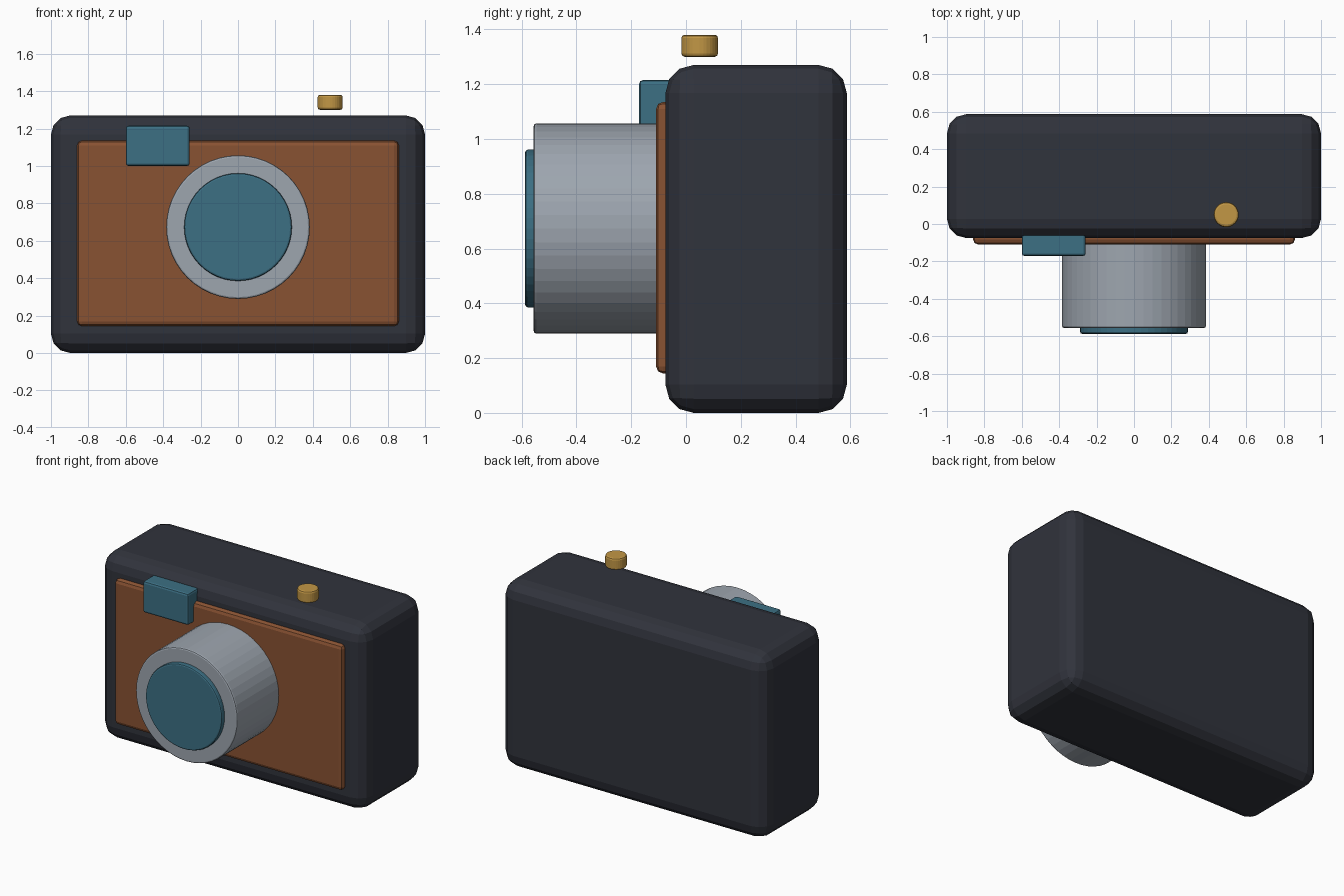
import bpy
import math

if "Cube" in bpy.data.objects:
    bpy.data.objects.remove(bpy.data.objects["Cube"])


def material(name, rgb):
    m = bpy.data.materials.new(name)
    m.diffuse_color = (*rgb, 1)
    m.use_nodes = True
    m.node_tree.nodes["Principled BSDF"].inputs["Base Color"].default_value = m.diffuse_color
    return m


DARK = material("dark_shell", (0.03, 0.033, 0.045))
LEATHER = material("brown_leather", (0.25, 0.085, 0.032))
METAL = material("silver_metal", (0.34, 0.38, 0.43))
GLASS = material("teal_glass", (0.045, 0.16, 0.23))
BRASS = material("brass", (0.54, 0.31, 0.06))


def finish(name, mat, width, segments):
    ob = bpy.context.object
    ob.name = name
    ob.data.materials.append(mat)
    bevel = ob.modifiers.new("bevel", 'BEVEL')
    bevel.width = width
    bevel.segments = segments
    bevel.limit_method = 'ANGLE'
    bevel.angle_limit = math.radians(40)
    return ob


def box(name, lo, hi, mat, width, segments):
    """Bevelled box between two opposite corners."""
    centre = [(a + b) / 2 for a, b in zip(lo, hi)]
    bpy.ops.mesh.primitive_cube_add(size=1, location=centre)
    bpy.context.object.scale = [b - a for a, b in zip(lo, hi)]
    bpy.ops.object.transform_apply(location=False, rotation=False, scale=True)
    return finish(name, mat, width, segments)


def drum(name, centre, radius, depth, mat, width, sides, along_y=False):
    """Bevelled cylinder, upright or pointing along y."""
    rot = (math.pi / 2, 0, 0) if along_y else (0, 0, 0)
    bpy.ops.mesh.primitive_cylinder_add(vertices=sides, radius=radius, depth=depth,
                                        location=centre, rotation=rot)
    return finish(name, mat, width, 2)


# Body shell and leather front
box("body", (-1, -0.075, 0), (1, 0.587, 1.27), DARK, 0.103, 3)
box("front_panel", (-0.86, -0.109, 0.144), (0.86, -0.03, 1.135), LEATHER, 0.025, 2)

# Lens barrel and glass
LENS_Z = 0.673
drum("lens_barrel", (0, -0.306, LENS_Z), 0.384, 0.5, METAL, 0.01, 48, True)
drum("lens_glass", (0, -0.557, LENS_Z), 0.288, 0.06, GLASS, 0.01, 48, True)

# Viewfinder window
box("viewfinder", (-0.6, -0.171, 1.0), (-0.258, -0.03, 1.215), GLASS, 0.014, 2)

# Shutter button, floating just above the shell
drum("shutter_button", (0.493, 0.05, 1.34), 0.067, 0.08, BRASS, 0.012, 32)
